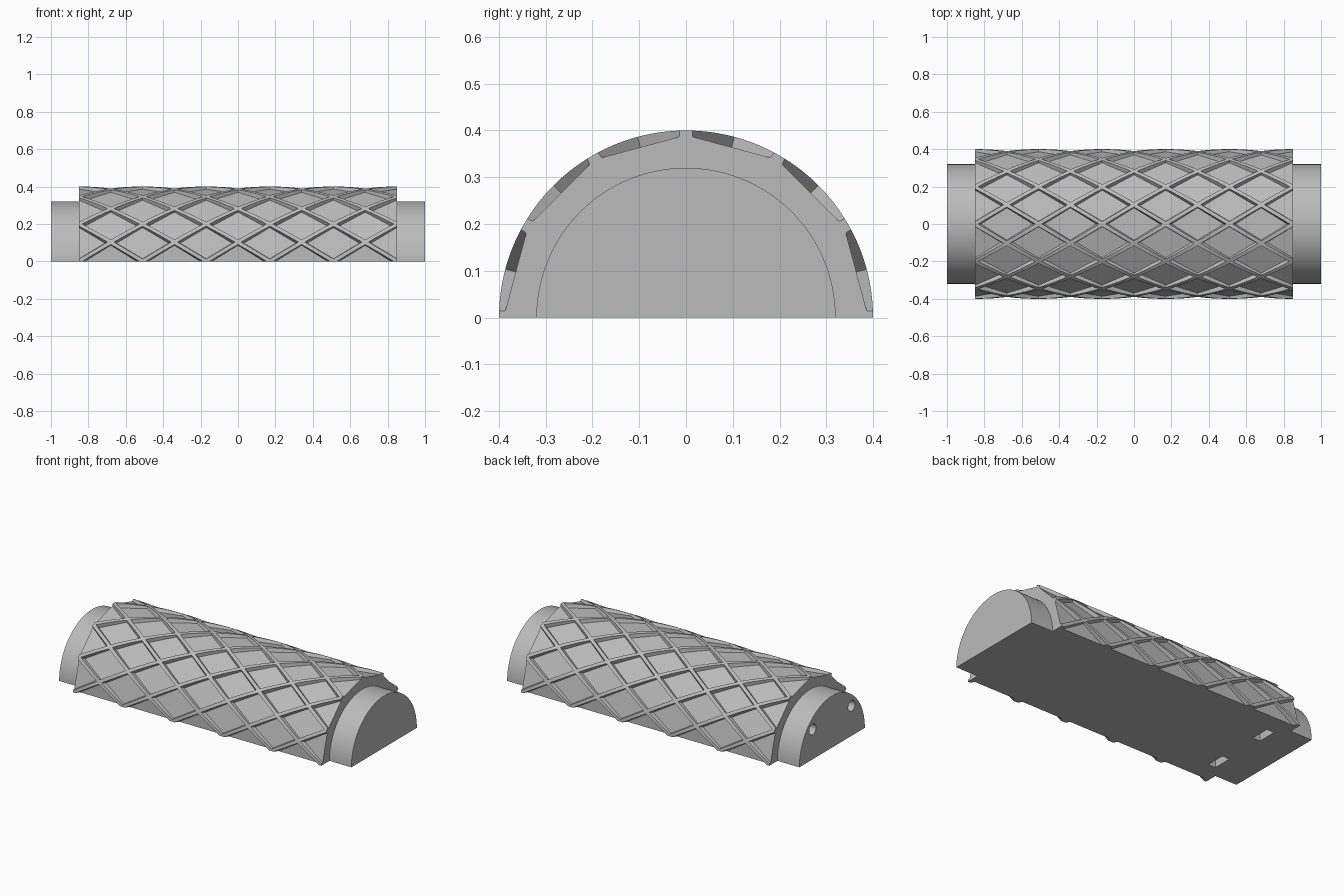
import bpy
import bmesh
import math
from mathutils import Matrix, Vector

if "Cube" in bpy.data.objects:
    bpy.data.objects.remove(bpy.data.objects["Cube"])

CORE_R, GRIP_R, GRIP_END = 0.32, 0.40, 0.85
PITCH = 0.17                   # half a diamond along the length
ROW = math.radians(15)         # half a diamond around the curve
FLOOR, LID = 0.377, 0.41       # distance of pocket floor and cutter top from the axis

grey = bpy.data.materials.new("plain grey")
grey.use_nodes = True
colour = (0.5, 0.5, 0.5, 1)
grey.diffuse_color = colour
grey.node_tree.nodes["Principled BSDF"].inputs["Base Color"].default_value = colour


def make_object(name, bm):
    bmesh.ops.recalc_face_normals(bm, faces=bm.faces[:])
    mesh = bpy.data.meshes.new(name)
    bm.to_mesh(mesh)
    bm.free()
    mesh.materials.append(grey)
    ob = bpy.data.objects.new(name, mesh)
    bpy.context.collection.objects.link(ob)
    return ob


# Half-round body: stepped profile spun half a turn, then closed underneath
bm = bmesh.new()
half = [(1, 0), (1, CORE_R), (GRIP_END, CORE_R), (GRIP_END, GRIP_R)]
profile = half + [(-x, r) for x, r in reversed(half)]
verts = [bm.verts.new((x, r, 0)) for x, r in profile]
edges = [bm.edges.new(pair) for pair in zip(verts, verts[1:])]
bmesh.ops.spin(bm, geom=verts + edges, cent=(0, 0, 0), axis=(1, 0, 0),
               angle=math.pi, steps=90)
bmesh.ops.remove_doubles(bm, verts=bm.verts[:], dist=1e-5)
bmesh.ops.holes_fill(bm, edges=[e for e in bm.edges if e.is_boundary], sides=0)
body = make_object("textured_half_grip", bm)


# Diamond pockets: tapered four-sided cutters in staggered rows
def add_pocket(bm, x, angle):
    turn = Matrix.Rotation(angle, 3, 'X')
    rings = []
    for height, reach in ((FLOOR, 0.086), (LID, 0.098)):
        wide = reach * PITCH / 0.105
        corners = ((wide, 0), (0, reach), (-wide, 0), (0, -reach))
        rings.append([bm.verts.new(turn @ Vector((u, height, v)) + Vector((x, 0, 0)))
                      for u, v in corners])
    low, high = rings
    bm.faces.new(low)
    bm.faces.new(high)
    for i in range(4):
        j = (i + 1) % 4
        bm.faces.new((low[i], low[j], high[j], high[i]))


bm = bmesh.new()
for row in range(13):
    for col in range(-5, 6):
        if (row + col) % 2 == 0:
            add_pocket(bm, col * PITCH, row * ROW)
pockets = make_object("pocket_cutter", bm)

# Screw holes in one end, each crossing a nut slot open underneath
bm = bmesh.new()
for side in (-1, 1):
    bmesh.ops.create_cone(
        bm, cap_ends=True, segments=32, radius1=0.033, radius2=0.033, depth=0.5,
        matrix=Matrix.Translation((-0.85, side * 0.19, 0.185))
        @ Matrix.Rotation(math.pi / 2, 4, 'Y'))
holes = make_object("screw_hole_cutter", bm)

bm = bmesh.new()
for side in (-1, 1):
    bmesh.ops.create_cube(
        bm, size=1, matrix=Matrix.Translation((-0.765, side * 0.19, 0.1))
        @ Matrix.Diagonal((0.05, 0.12, 0.29, 1)))
slots = make_object("nut_slot_cutter", bm)

# Cut everything, then shade the rounds smooth and keep the edges sharp
bpy.ops.object.select_all(action='DESELECT')
bpy.context.view_layer.objects.active = body
body.select_set(True)
for cutter in (pockets, holes, slots):
    cut = body.modifiers.new(cutter.name, 'BOOLEAN')
    cut.operation = 'DIFFERENCE'
    cut.solver = 'EXACT'
    cut.object = cutter
    bpy.ops.object.modifier_apply(modifier=cut.name)
    bpy.data.objects.remove(cutter)
bpy.ops.object.shade_smooth_by_angle(angle=math.radians(20))
